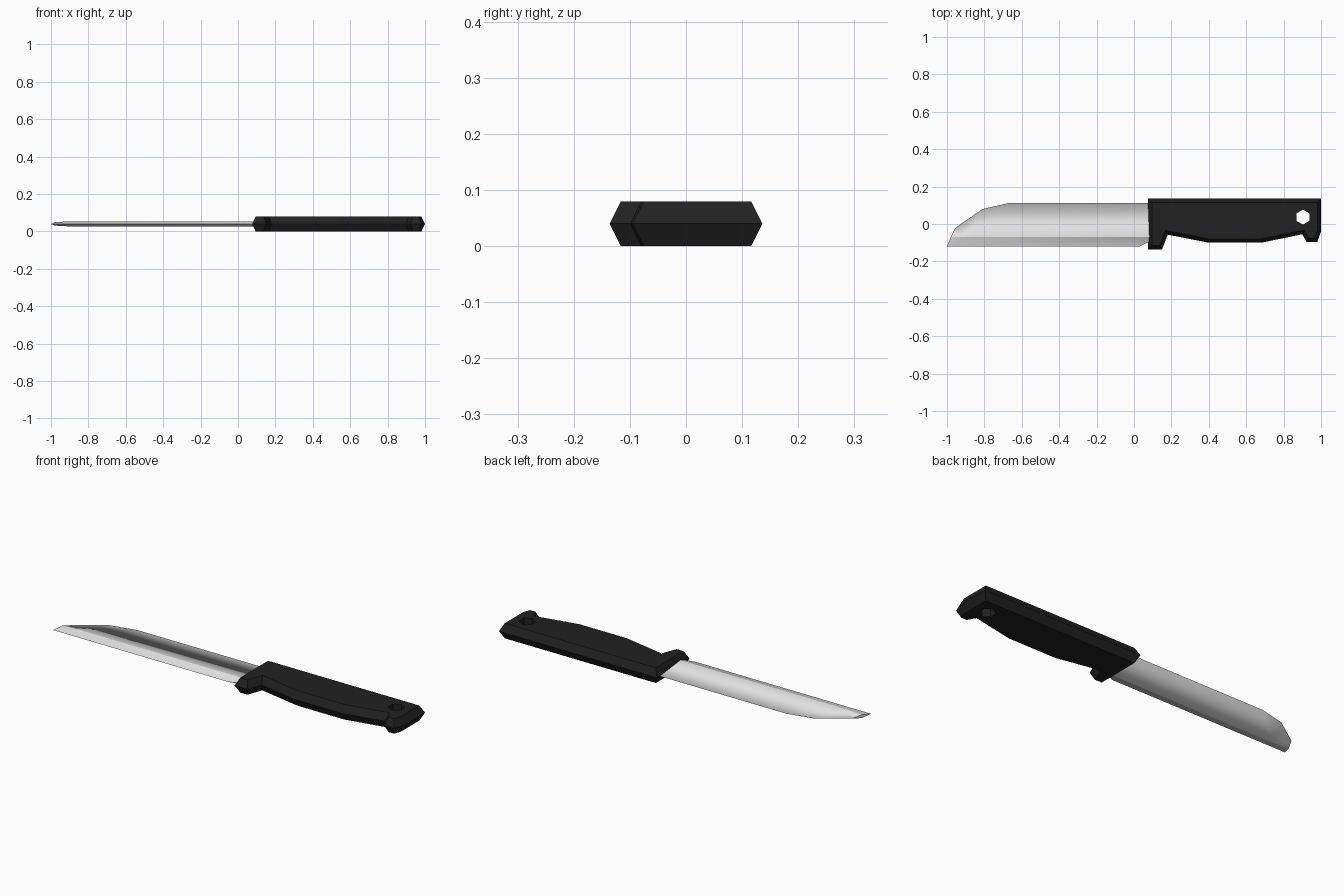
import bpy, bmesh, math
from mathutils import Vector

if "Cube" in bpy.data.objects:
    bpy.data.objects.remove(bpy.data.objects["Cube"])

MID = 0.04  # height of the centre plane


def material(name, rgb):
    m = bpy.data.materials.new(name)
    m.diffuse_color = (*rgb, 1)
    m.use_nodes = True
    m.node_tree.nodes["Principled BSDF"].inputs["Base Color"].default_value = m.diffuse_color
    return m


def make_object(name, bm, mat):
    bmesh.ops.recalc_face_normals(bm, faces=bm.faces)
    me = bpy.data.meshes.new(name)
    bm.to_mesh(me)
    bm.free()
    ob = bpy.data.objects.new(name, me)
    bpy.context.collection.objects.link(ob)
    if mat:
        me.materials.append(mat)
    return ob


def inset(points, d):
    """Offset a counter-clockwise outline inwards by d."""
    out = []
    for i, p in enumerate(points):
        p = Vector(p)
        a = (p - Vector(points[i - 1])).normalized()
        b = (Vector(points[(i + 1) % len(points)]) - p).normalized()
        na, nb = Vector((-a.y, a.x)), Vector((-b.y, b.x))
        out.append(p + (na + nb) * d / (1 + na.dot(nb)))
    return out


steel = material("steel", (0.75, 0.75, 0.75))
black = material("black_plastic", (0.015, 0.015, 0.015))

# Handle: outline widest at the centre plane, chamfered to both flat sides
outline = [(0.075, 0.136), (0.075, -0.136), (0.15, -0.136), (0.18, -0.057),
           (0.40, -0.10), (0.68, -0.10), (0.90, -0.055), (0.922, -0.095),
           (0.98, -0.095), (1.0, -0.04), (1.0, 0.136)]
small = inset(outline, 0.02)
bm = bmesh.new()
rings = [[bm.verts.new((p[0], p[1], z)) for p in pts]
         for pts, z in ((small, 0), (outline, MID), (small, 2 * MID))]
n = len(outline)
for lo, hi in zip(rings, rings[1:]):
    for i in range(n):
        j = (i + 1) % n
        bm.faces.new((lo[i], lo[j], hi[j], hi[i]))
bm.faces.new(rings[0])
bm.faces.new(rings[2])
handle = make_object("handle", bm, black)

# Hexagonal hanging hole
bpy.ops.mesh.primitive_cylinder_add(vertices=6, radius=0.04, depth=0.3,
                                    location=(0.903, 0.037, MID))
cutter = bpy.context.object
cutter.name = "hole_cutter"
cutter.hide_render = True
cutter.data.materials.append(black)
mod = handle.modifiers.new("hole", 'BOOLEAN')
mod.object = cutter
mod.solver = 'EXACT'
bpy.ops.object.select_all(action='DESELECT')
bpy.context.view_layer.objects.active = handle
handle.select_set(True)
bpy.ops.object.modifier_apply(modifier="hole")
bpy.data.objects.remove(cutter)
bpy.ops.object.shade_smooth_by_angle(angle=math.radians(35))

# Blade: cutting bevel below a ridge, body tapering to a thin spine
bm = bmesh.new()
mid = [bm.verts.new((x, y, MID)) for x, y in (
    (-1.0, -0.12), (0.03, -0.12), (0.08, -0.095), (0.12, -0.095),
    (0.12, 0.112), (-0.67, 0.112), (-0.81, 0.08), (-0.955, -0.02))]
tip, heel, heel2, heel3, spine, s1, s2, s3 = mid
ridges = []
for s in (1, -1):
    r0, r1, r2 = [bm.verts.new((x, -0.07, MID + s * h))
                  for x, h in ((-0.98, 0.009), (-0.89, 0.014), (0.12, 0.014))]
    ridges.append((r0, r1, r2))
    for f in ((tip, heel, r2, r1), (tip, r1, r0), (heel, heel2, r2),
              (heel2, heel3, r2), (r1, r2, spine, s1), (r1, s1, s2),
              (r1, s2, s3), (r1, s3, r0)):
        bm.faces.new(f).smooth = True
(t0, t1, t2), (b0, b1, b2) = ridges
bm.faces.new((tip, t0, b0))
bm.faces.new((s3, b0, t0))
bm.faces.new((heel3, t2, spine, b2))
# crisp ridge and cutting edge, soft spine
for pair in ((t0, t1), (t1, t2), (b0, b1), (b1, b2), (tip, heel),
             (heel, heel2), (heel2, heel3)):
    bm.edges.get(pair).smooth = False
make_object("blade", bm, steel)
